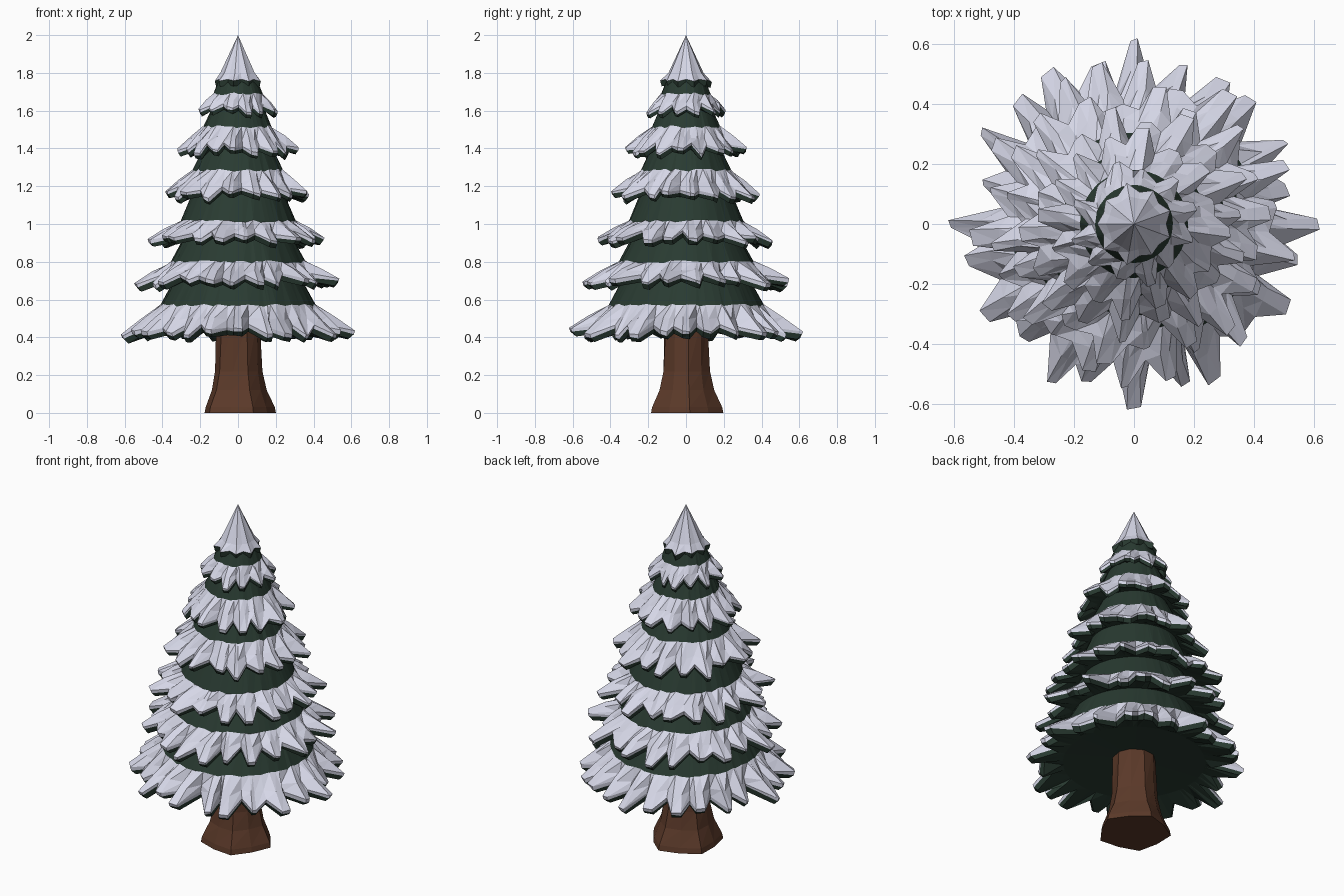
import bpy, bmesh, math, random
from mathutils import Vector

if "Cube" in bpy.data.objects:
    bpy.data.objects.remove(bpy.data.objects["Cube"])

random.seed(11)


def material(name, col):
    m = bpy.data.materials.new(name)
    m.diffuse_color = (*col, 1.0)
    m.use_nodes = True
    m.node_tree.nodes["Principled BSDF"].inputs["Base Color"].default_value = m.diffuse_color
    return m


snow = material("snow white", (0.72, 0.73, 0.86))
green = material("pine green", (0.022, 0.043, 0.031))
bark = material("bark brown", (0.104, 0.041, 0.022))


def polar(r, a, z):
    return Vector((r * math.cos(a), r * math.sin(a), z))


def bridge(bm, lower, upper, mat):
    n = len(lower)
    for i in range(n):
        j = (i + 1) % n
        quad = (lower[i], lower[j], upper[j], upper[i])
        # split the quads so every facet is flat
        for tri in ((quad[0], quad[1], quad[2]), (quad[0], quad[2], quad[3])):
            bm.faces.new(tri).material_index = mat


def fan(bm, ring, point, mat):
    c = bm.verts.new(point)
    for i in range(len(ring)):
        bm.faces.new((ring[i], ring[(i + 1) % len(ring)], c)).material_index = mat


def finish(bm, name, mats):
    bmesh.ops.recalc_face_normals(bm, faces=bm.faces)
    me = bpy.data.meshes.new(name)
    bm.to_mesh(me)
    bm.free()
    for m in mats:
        me.materials.append(m)
    ob = bpy.data.objects.new(name, me)
    bpy.context.collection.objects.link(ob)
    return ob


def tier(name, n, R, ze, rb, zb, rt, zt, phase, thick):
    """Jagged skirt: pointed snowy branch tips below a bare green cone."""
    bm = bmesh.new()
    top, bound, mid, edge, rim, under, inner = [], [], [], [], [], [], []
    step = 2 * math.pi / n
    rnd = random.uniform
    for k in range(n):
        a = k * step + phase
        main = k % max(1, n // 4) == 0
        if main:
            f, off = 1.0, 0.0
        else:
            f = rnd(0.92, 1.0) if k % 2 == 0 else rnd(0.82, 0.93)
            off = rnd(-0.2, 0.2) * step
        w = step * rnd(0.06, 0.18)
        dz = rnd(-0.018, 0.02)
        rv = R * rnd(0.70, 0.83)
        # each branch: valley column, then both corners of the blunt tip
        cols = ((a - step / 2, rv, rnd(0.015, 0.04), -0.010),
                (a + off - w, R * f, dz, 0.014),
                (a + off + w, R * f * 0.985, dz - rnd(0, 0.012), 0.006))
        for ang, r, d, ridge in cols:
            top.append(bm.verts.new(polar(rt, ang, zt)))
            bound.append(bm.verts.new(polar(rb, ang, zb + rnd(-0.008, 0.008))))
            rm = rb + 0.5 * (r - rb)
            zm = zb + 0.56 * (ze + d - zb) + ridge
            mid.append(bm.verts.new(polar(rm, ang, zm)))
            edge.append(bm.verts.new(polar(r, ang, ze + d)))
            rim.append(bm.verts.new(polar(r * 0.99, ang, ze + d - thick * rnd(0.25, 0.6))))
            under.append(bm.verts.new(polar(r * 0.95, ang, ze + d - thick)))
            inner.append(bm.verts.new(polar(R * 0.62, ang, ze + 0.005)))
    bridge(bm, bound, top, 1)
    bridge(bm, mid, bound, 0)
    bridge(bm, edge, mid, 0)
    bridge(bm, rim, edge, 0)
    bridge(bm, under, rim, 1)
    bridge(bm, inner, under, 1)
    fan(bm, top, (0, 0, zt), 1)
    fan(bm, inner, (0, 0, ze + 0.03), 1)
    return finish(bm, name, (snow, green))


# branch tiers: tips, tip radius, tip z, snow line r/z, top r/z
TIERS = [
    (24, 0.620, 0.432, 0.410, 0.570, 0.330, 0.72),
    (22, 0.550, 0.700, 0.355, 0.800, 0.270, 0.96),
    (20, 0.485, 0.925, 0.305, 1.015, 0.235, 1.18),
    (18, 0.405, 1.160, 0.240, 1.285, 0.175, 1.42),
    (16, 0.325, 1.395, 0.180, 1.515, 0.135, 1.62),
    (12, 0.215, 1.605, 0.130, 1.690, 0.095, 1.78),
]
for i, (n, R, ze, rb, zb, rt, zt) in enumerate(TIERS):
    tier(f"branch_tier_{i + 1}", n, R, ze, rb, zb, rt, zt,
         0.37 * i, 0.040 - 0.002 * i)

# snowy tree top
bm = bmesh.new()
N = 18
edge, under, mid = [], [], []
for k in range(N):
    a = 2 * math.pi * k / N
    r = random.uniform(0.115, 0.140) if k % 2 else 0.108
    z = random.uniform(1.745, 1.762) if k % 2 else 1.766
    mid.append(bm.verts.new(polar(0.094 if k % 2 else 0.086, a, 1.80)))
    edge.append(bm.verts.new(polar(r, a, z)))
    under.append(bm.verts.new(polar(r * 0.94, a, z - 0.03)))
bridge(bm, edge, mid, 0)
bridge(bm, under, edge, 1)
fan(bm, mid, (0, 0, 2.0), 0)
fan(bm, under, (0, 0, 1.75), 1)
finish(bm, "tree_top", (snow, green))

# trunk with flared, lumpy roots
bm = bmesh.new()
N = 10
rings = []
for r, z, lump in ((0.19, 0.0, 0.012), (0.184, 0.03, 0.012), (0.146, 0.12, 0.007),
                   (0.126, 0.22, 0.004), (0.116, 0.48, 0.0)):
    rings.append([bm.verts.new(polar(r + lump * (1 if k % 2 == 0 else -1),
                                     2 * math.pi * k / N + 0.1, z))
                  for k in range(N)])
for lo, hi in zip(rings, rings[1:]):
    bridge(bm, lo, hi, 0)
bm.faces.new(rings[0])
bm.faces.new(rings[-1])
finish(bm, "trunk", (bark,))
